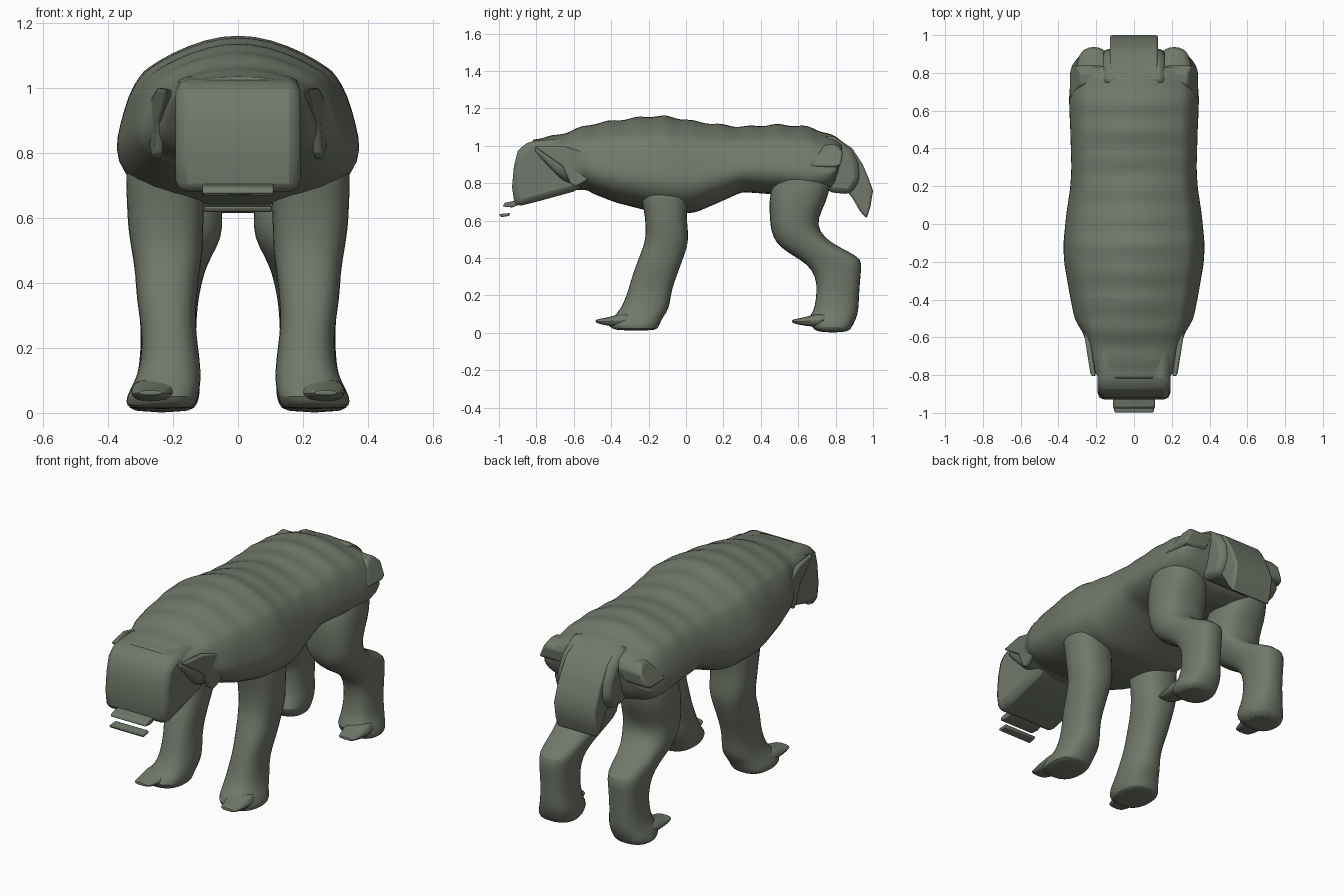
import bpy, bmesh, math

mat = bpy.data.materials.new("grey_green")
mat.diffuse_color = (0.165, 0.19, 0.145, 1)


def finish(name, bm, sub=0, angle=40, bevel=0):
    bmesh.ops.recalc_face_normals(bm, faces=bm.faces)
    me = bpy.data.meshes.new(name)
    bm.to_mesh(me)
    bm.free()
    ob = bpy.data.objects.new(name, me)
    bpy.context.collection.objects.link(ob)
    me.materials.append(mat)
    if bevel:
        b = ob.modifiers.new("bevel", 'BEVEL')
        b.width, b.segments = bevel, 2
    if sub:
        ob.modifiers.new("smooth", 'SUBSURF').levels = sub
    bpy.ops.object.select_all(action='DESELECT')
    ob.select_set(True)
    bpy.context.view_layer.objects.active = ob
    bpy.ops.object.shade_smooth_by_angle(angle=math.radians(angle))
    return ob


def loft(name, rings, sub=1):
    bm = bmesh.new()
    vs = [[bm.verts.new(p) for p in r] for r in rings]
    n = len(vs[0])
    for a, b in zip(vs, vs[1:]):
        for i in range(n):
            j = (i + 1) % n
            bm.faces.new((a[i], a[j], b[j], b[i]))
    bm.faces.new(vs[0])
    bm.faces.new(vs[-1])
    return finish(name, bm, sub)


def plate(name, profile, x0, x1, bevel=0.012, lean=lambda y, z: 0):
    """Side outline in (y, z) extruded across x, with an optional lean in x."""
    bm = bmesh.new()
    a = [bm.verts.new((x0 + lean(y, z), y, z)) for y, z in profile]
    b = [bm.verts.new((x1 + lean(y, z), y, z)) for y, z in profile]
    bm.faces.new(a)
    bm.faces.new(b)
    for i in range(len(a)):
        j = (i + 1) % len(a)
        bm.faces.new((a[i], a[j], b[j], b[i]))
    return finish(name, bm, 0, 40, bevel)


def oval(u0, u1, v0, v1, n=14, p=0.8):
    pts = []
    for i in range(n):
        t = 2 * math.pi * i / n
        c, s = math.cos(t), math.sin(t)
        pts.append(((u0 + u1) / 2 + (u1 - u0) / 2 * math.copysign(abs(c) ** p, c),
                    (v0 + v1) / 2 + (v1 - v0) / 2 * math.copysign(abs(s) ** p, s)))
    return pts


def interp(tab, k, y):
    for a, b in zip(tab, tab[1:]):
        if y <= b[0]:
            t = (y - a[0]) / (b[0] - a[0])
            return a[k] + (b[k] - a[k]) * t
    return tab[-1][k]


# Trunk: y, half width, bottom, top
body = [(-.84, .215, .78, 1.035), (-.78, .235, .765, 1.045), (-.68, .26, .765, 1.06),
        (-.60, .28, .765, 1.09), (-.55, .305, .76, 1.105), (-.48, .325, .74, 1.125),
        (-.38, .345, .70, 1.14), (-.2, .377, .655, 1.163), (-.1, .38, .64, 1.163),
        (.05, .365, .645, 1.135), (.2, .342, .71, 1.115), (.3, .337, .755, 1.105), (.5, .343, .74, 1.118),
        (.66, .35, .72, 1.105), (.78, .342, .75, 1.06), (.85, .325, .80, 1.02)]
half = [(0, 1), (.27, .97), (.54, .89), (.74, .80), (.79, .765), (.89, .65), (.96, .46), (1, .33),
        (.94, .18), (.72, .06), (.35, 0)]
section = half + [(0, -.01)] + [(-u, v) for u, v in half[:0:-1]]
rings = []
for i in range(47):
    y = -.84 + 1.69 * i / 46
    w, lo, hi = (interp(body, k, y) for k in (1, 2, 3))
    ripple = .006 * math.sin(y * 2 * math.pi / .15)   # folds across the back
    f = max(0, min(1, (-.5 - y) / .3))    # front end: squarer and raked back below
    r = max(0, min(1, (y - .68) / .17))   # rear end: raked forward below
    ring = []
    for u, v in section:
        q = 1 - .5 * f if v > .33 else 1
        uu = math.copysign(abs(u) ** q, u)
        low = 1 - min(1, max(v, 0) / .8)
        ring.append((uu * w, y + f * .2 * low - r * .05 * low,
                     lo + v * (hi - lo) + ripple * max(0, v - .5) * 2))
    rings.append(ring)
loft("trunk", rings)

# Head shield, lip and lower jaw strip
plate("head", [(-.915, .672), (-.93, .78), (-.92, .89), (-.90, .97), (-.85, 1.022), (-.72, 1.035),
               (-.55, 1.03), (-.52, .80), (-.6, .755), (-.8, .70)], -.192, .192, .035)
plate("lip", [(-.98, .675), (-.97, .695), (-.89, .71), (-.88, .69), (-.93, .67)], -.11, .11, .006)
plate("jaw_strip", [(-1.0, .635), (-.99, .618), (-.945, .625), (-.94, .64)], -.105, .105, .006)

# Rump panel and tail flap
plate("rump_panel", [(.74, 1.06), (.8, 1.045), (.88, .985), (.92, .91), (.93, .82), (.88, .74),
                     (.78, .75), (.7, .8)], -.165, .165, .03)
plate("tail_flap", [(.80, 1.045), (.89, .985), (.945, .90), (.975, .83), (1.0, .76), (.985, .67),
                    (.965, .61), (.93, .65), (.89, .72), (.84, .78)], -.128, .128, .012)

# Legs as stacked outlines: z, inner x, outer x, front y, back y
front = [(.84, .13, .33, -.26, .03), (.74, .10, .35, -.25, .02), (.65, .10, .345, -.225, .005),
         (.57, .105, .342, -.218, .01), (.5, .105, .33, -.218, .018), (.43, .117, .318, -.242, -.0),
         (.35, .125, .315, -.275, -.03), (.27, .13, .30, -.30, -.06), (.2, .12, .298, -.32, -.08),
         (.13, .112, .307, -.35, -.085), (.085, .113, .327, -.39, -.12),
         (.05, .12, .347, -.43, -.135), (.02, .13, .347, -.40, -.15), (.012, .15, .32, -.36, -.17)]
hind = [(.92, .16, .31, .52, .78), (.8, .08, .345, .455, .78), (.7, .05, .348, .44, .755),
        (.61, .043, .343, .445, .705), (.54, .045, .338, .452, .715), (.48, .08, .327, .478, .78),
        (.435, .10, .318, .53, .87), (.395, .11, .313, .60, .945), (.34, .122, .307, .675, .94),
        (.26, .127, .302, .698, .932), (.18, .127, .302, .692, .927), (.11, .117, .312, .68, .925),
        (.07, .113, .332, .64, .91), (.03, .12, .347, .67, .89), (.0, .14, .33, .70, .87)]

# Toe blades: y, inner x, outer x, bottom, top
toe = [(.14, .16, .33, .02, .12), (.06, .18, .335, .03, .105), (.0, .2, .33, .035, .085),
       (-.05, .215, .32, .045, .075), (-.075, .225, .315, .055, .07)]


def sided(s, name):
    for tag, tab, toe_y in (("front", front, -.41), ("hind", hind, .64)):
        loft(f"{tag}_leg_{name}", [[(s * x, y, z) for x, y in oval(a, b, c, d)]
                                   for z, a, b, c, d in tab])
        loft(f"{tag}_toe_{name}", [[(s * x, y + toe_y, z) for x, z in oval(a, b, c, d, 10)]
                                   for y, a, b, c, d in toe])
    # Cheek flap standing off the head and flaring back into the trunk
    plate(f"cheek_flap_{name}", [(-.81, .995), (-.66, 1.0), (-.50, .95), (-.47, .85), (-.59, .78),
                                 (-.62, .80), (-.66, .89)], s * .20, s * .228, .008,
          lambda y, z: s * .16 * (y + .81))
    # Hip flap lying over the side of the rump
    plate(f"hip_flap_{name}", [(.66, .89), (.74, 1.005), (.80, 1.01), (.84, .97), (.83, .90),
                               (.80, .885)], s * .20, s * .343, .012,
          lambda y, z: -s * .5 * max(0, z - .89))


sided(1, "right")
sided(-1, "left")
